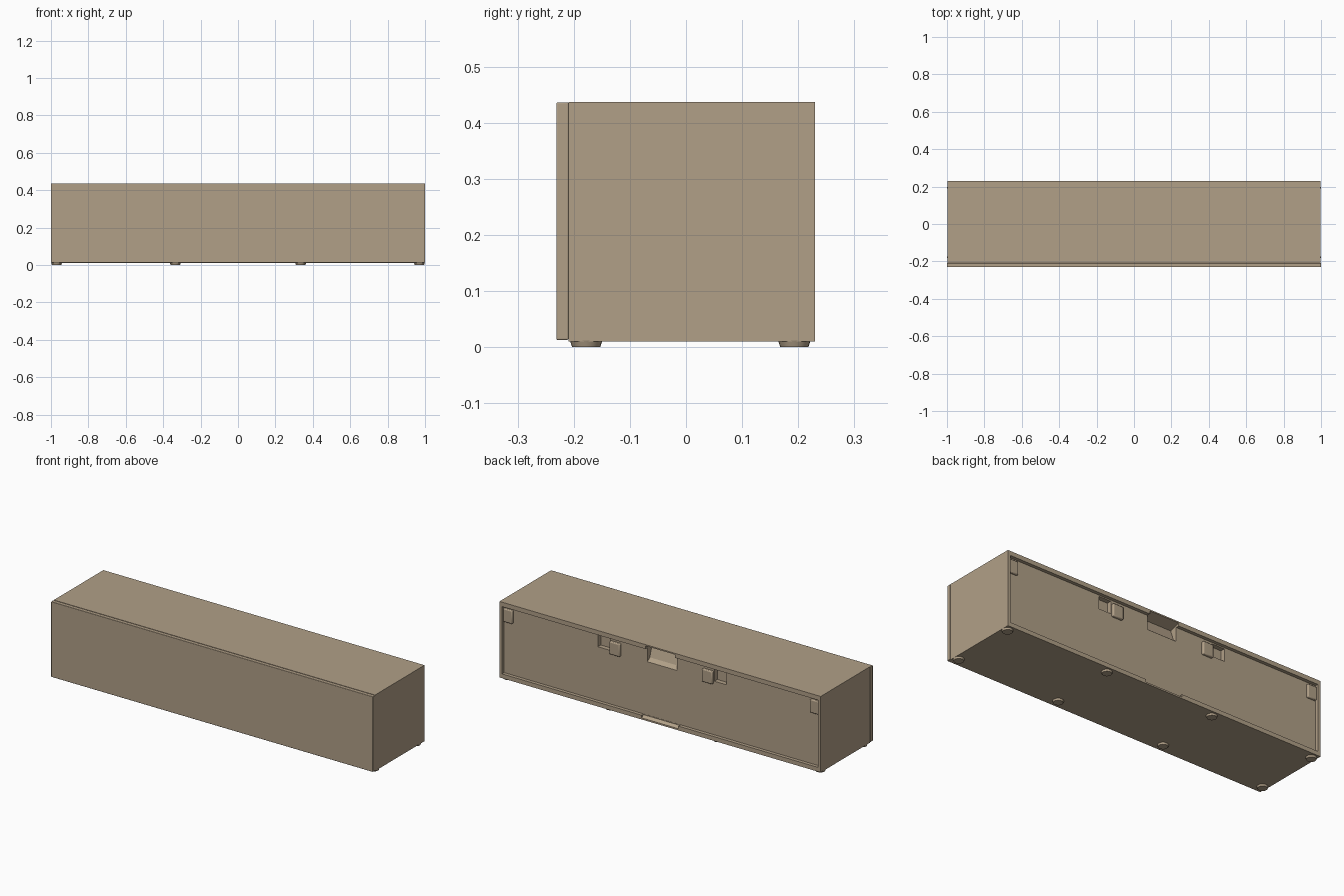
import bpy, bmesh, math

cube = bpy.data.objects.get("Cube")
if cube:
    bpy.data.objects.remove(cube, do_unlink=True)

tan = bpy.data.materials.new("warm tan")
tan.use_nodes = True
COLOUR = (0.44, 0.35, 0.245, 1)
tan.diffuse_color = COLOUR
tan.node_tree.nodes["Principled BSDF"].inputs["Base Color"].default_value = COLOUR


def prism(name, profile, x0, x1):
    """Extrude a (y, z) outline along x."""
    bm = bmesh.new()
    face = bm.faces.new([bm.verts.new((x0, y, z)) for y, z in profile])
    ext = bmesh.ops.extrude_face_region(bm, geom=[face])["geom"]
    moved = [v for v in ext if isinstance(v, bmesh.types.BMVert)]
    bmesh.ops.translate(bm, verts=moved, vec=(x1 - x0, 0, 0))
    bmesh.ops.recalc_face_normals(bm, faces=bm.faces)
    mesh = bpy.data.meshes.new(name)
    bm.to_mesh(mesh)
    bm.free()
    mesh.materials.append(tan)
    obj = bpy.data.objects.new(name, mesh)
    bpy.context.scene.collection.objects.link(obj)
    return obj


def box(name, x, y, z):
    return prism(name, [(y[0], z[0]), (y[1], z[0]), (y[1], z[1]), (y[0], z[1])], *x)


def select(obj):
    bpy.ops.object.select_all(action="DESELECT")
    obj.select_set(True)
    bpy.context.view_layer.objects.active = obj


def cut(target, cutter):
    mod = target.modifiers.new("cut", "BOOLEAN")
    mod.operation, mod.solver, mod.object = "DIFFERENCE", "EXACT", cutter
    select(target)
    bpy.ops.object.modifier_apply(modifier=mod.name)
    bpy.data.objects.remove(cutter, do_unlink=True)


def soften(obj, width):
    mod = obj.modifiers.new("soft edges", "BEVEL")
    mod.width, mod.segments = width, 2
    select(obj)
    bpy.ops.object.shade_smooth_by_angle(angle=math.radians(35))


# Cabinet carcass with a shallow recessed back
BACK = 0.211
carcass = box("carcass", (-0.998, 0.998), (-0.209, 0.23), (0.01, 0.437))
cut(carcass, box("recess", (-0.982, 0.982), (BACK, 0.26), (0.034, 0.412)))

# Cable openings at the middle of the top and bottom rims
cut(carcass, prism("top_opening", [(0.24, 0.433), (0.24, 0.31), (0.19, 0.35), (0.17, 0.41)],
                   -0.092, 0.092))
cut(carcass, prism("bottom_opening", [(0.24, 0.013), (0.24, 0.06), (0.212, 0.06), (0.212, 0.03)],
                   -0.115, 0.115))

# Hanging bracket slots, bracket blocks and corner brackets
for side, label in ((1, "left"), (-1, "right")):
    span = sorted((side * 0.325, side * 0.40))
    cut(carcass, box("slot", span, (0.185, 0.25), (0.335, 0.405)))
    block = box(label + "_bracket", sorted((side * 0.255, side * 0.32)), (0.205, 0.226), (0.32, 0.392))
    soften(block, 0.005)
    corner = box(label + "_corner_bracket", sorted((side * 0.925, side * 0.981)),
                 (0.205, 0.224), (0.325, 0.40))
    soften(corner, 0.005)

# Front panel
front = box("front_panel", (-1, 1), (-0.231, -0.2095), (0.013, 0.436))
soften(front, 0.002)

# Round feet
for x in (-0.97, -0.335, 0.335, 0.97):
    for y in (-0.178, 0.193):
        bpy.ops.mesh.primitive_cone_add(vertices=24, radius1=0.025, radius2=0.029,
                                        depth=0.012, location=(x, y, 0.006))
        foot = bpy.context.object
        foot.name = "foot"
        foot.data.materials.append(tan)
        bpy.ops.object.shade_smooth_by_angle(angle=math.radians(35))
